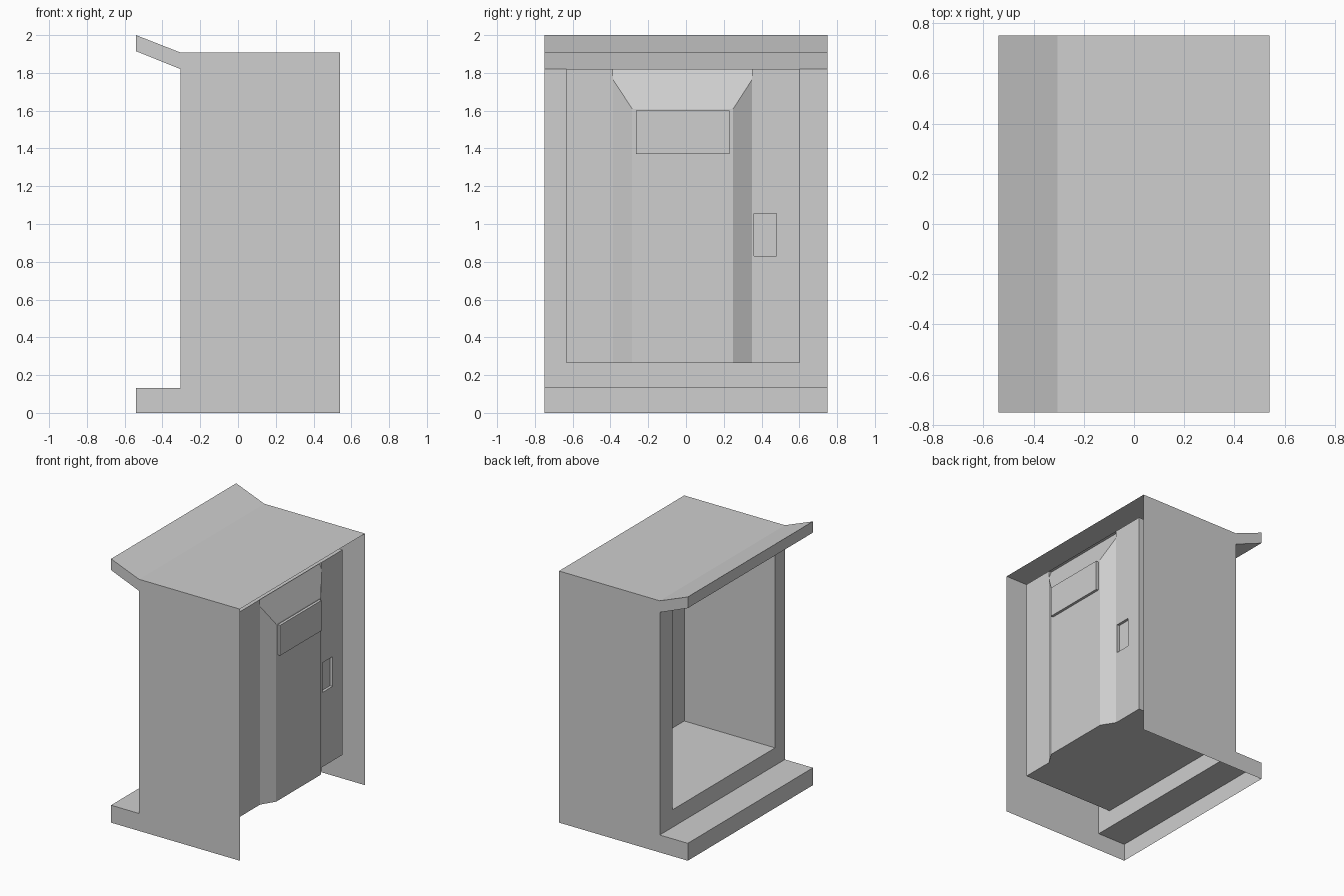
import bpy
import bmesh

cube = bpy.data.objects.get("Cube")
if cube:
    bpy.data.objects.remove(cube, do_unlink=True)

GREY = (0.62, 0.62, 0.62, 1)
mat = bpy.data.materials.new("plain grey")
mat.use_nodes = True
mat.diffuse_color = GREY
mat.node_tree.nodes["Principled BSDF"].inputs["Base Color"].default_value = GREY


def make(name, faces, recalc=False):
    """Turn a list of corner-point faces into a welded object."""
    bm = bmesh.new()
    for pts in faces:
        bm.faces.new([bm.verts.new(p) for p in pts])
    bmesh.ops.remove_doubles(bm, verts=bm.verts, dist=0.0005)
    if recalc:
        bmesh.ops.recalc_face_normals(bm, faces=bm.faces)
        top = max(bm.faces, key=lambda f: abs(f.normal.z) * f.calc_area())
        if top.normal.z < 0:
            bmesh.ops.reverse_faces(bm, faces=bm.faces)
    mesh = bpy.data.meshes.new(name)
    bm.to_mesh(mesh)
    bm.free()
    mesh.materials.append(mat)
    ob = bpy.data.objects.new(name, mesh)
    bpy.context.collection.objects.link(ob)
    return ob


def rect(x, y0, y1, z0, z1):
    """Corners of a rectangle facing -x."""
    return [(x, y1, z0), (x, y0, z0), (x, y0, z1), (x, y1, z1)]


def ring(a, b):
    """Quads joining two rectangles."""
    return [(a[i], a[(i + 1) % 4], b[(i + 1) % 4], b[i]) for i in range(4)]


def inset_panel(x, outer, inner, depth, cap=True):
    """Flat panel with a rectangular part pushed along x by depth."""
    rim, hole = rect(x, *outer), rect(x, *inner)
    end = rect(x + depth, *inner)
    return ring(rim, hole) + ring(hole, end) + ([end] if cap else [])


# Main levels
HALF, FRONT, WALL, DOOR = 0.75, -0.305, 0.457, 0.52
FLOOR, CEIL, STEP, ROOF = 0.265, 1.82, 0.132, 1.908
ROOM_Y0, ROOM_Y1 = -0.632, 0.6
CORNER_Z, DOOR_TOP = 1.765, 1.61

# Outer shell: roof, canopy, step and side walls, open below and at the rear
back = [(0.54, 0), (0.54, ROOF)]
canopy = [(FRONT, ROOF), (-0.54, 2.0), (-0.54, 1.915), (FRONT, CEIL)]
step = [(FRONT, STEP), (-0.54, STEP), (-0.54, 0)]
outline = back + canopy + step
shell = [[(x, y, z) for x, z in outline] for y in (-HALF, HALF)]
for strip in (back[1:] + canopy, step):
    for (xa, za), (xb, zb) in zip(strip, strip[1:]):
        shell.append([(xa, -HALF, za), (xa, HALF, za), (xb, HALF, zb), (xb, -HALF, zb)])
make("outer_shell", shell, recalc=True)

# Entrance frame with the room's floor, ceiling and side walls
make("entrance_and_room", inset_panel(
    FRONT, (-HALF, HALF, STEP, CEIL), (ROOM_Y0, ROOM_Y1, FLOOR, CEIL),
    WALL - FRONT, cap=False))

# Rear wall on both sides of the door alcove, with a raised control plate
A0, A1, D0, D1 = -0.387, 0.35, -0.285, 0.25
make("rear_wall_plain", [rect(WALL, ROOM_Y0, A0, FLOOR, CEIL)])
make("rear_wall_with_control_plate", inset_panel(
    WALL, (A1, ROOM_Y1, FLOOR, CEIL), (0.36, 0.48, 0.83, 1.055), -0.02))

# Door with a recessed display above it
make("door_with_display", inset_panel(
    DOOR, (D0, D1, FLOOR, DOOR_TOP), (-0.265, 0.23, 1.37, 1.6), 0.02))

# Alcove: sloping jambs, sloping head and threshold
head_x = WALL - (DOOR - WALL) * (CEIL - CORNER_Z) / (CORNER_Z - DOOR_TOP)
alcove = [
    [(WALL, A1, FLOOR), (DOOR, D1, FLOOR), (DOOR, D1, DOOR_TOP), (WALL, A1, CORNER_Z)],
    [(DOOR, D0, FLOOR), (WALL, A0, FLOOR), (WALL, A0, CORNER_Z), (DOOR, D0, DOOR_TOP)],
    [(DOOR, D1, DOOR_TOP), (DOOR, D0, DOOR_TOP), (WALL, A0, CORNER_Z), (WALL, A1, CORNER_Z)],
    [(WALL, A1, CORNER_Z), (WALL, A0, CORNER_Z), (head_x, A0, CEIL), (head_x, A1, CEIL)],
    [(WALL, A0, FLOOR), (DOOR, D0, FLOOR), (DOOR, D1, FLOOR), (WALL, A1, FLOOR)],
]
for y in (A0, A1):
    alcove.append([(WALL, y, CORNER_Z), (WALL, y, CEIL), (head_x, y, CEIL)])
make("door_alcove", alcove)
